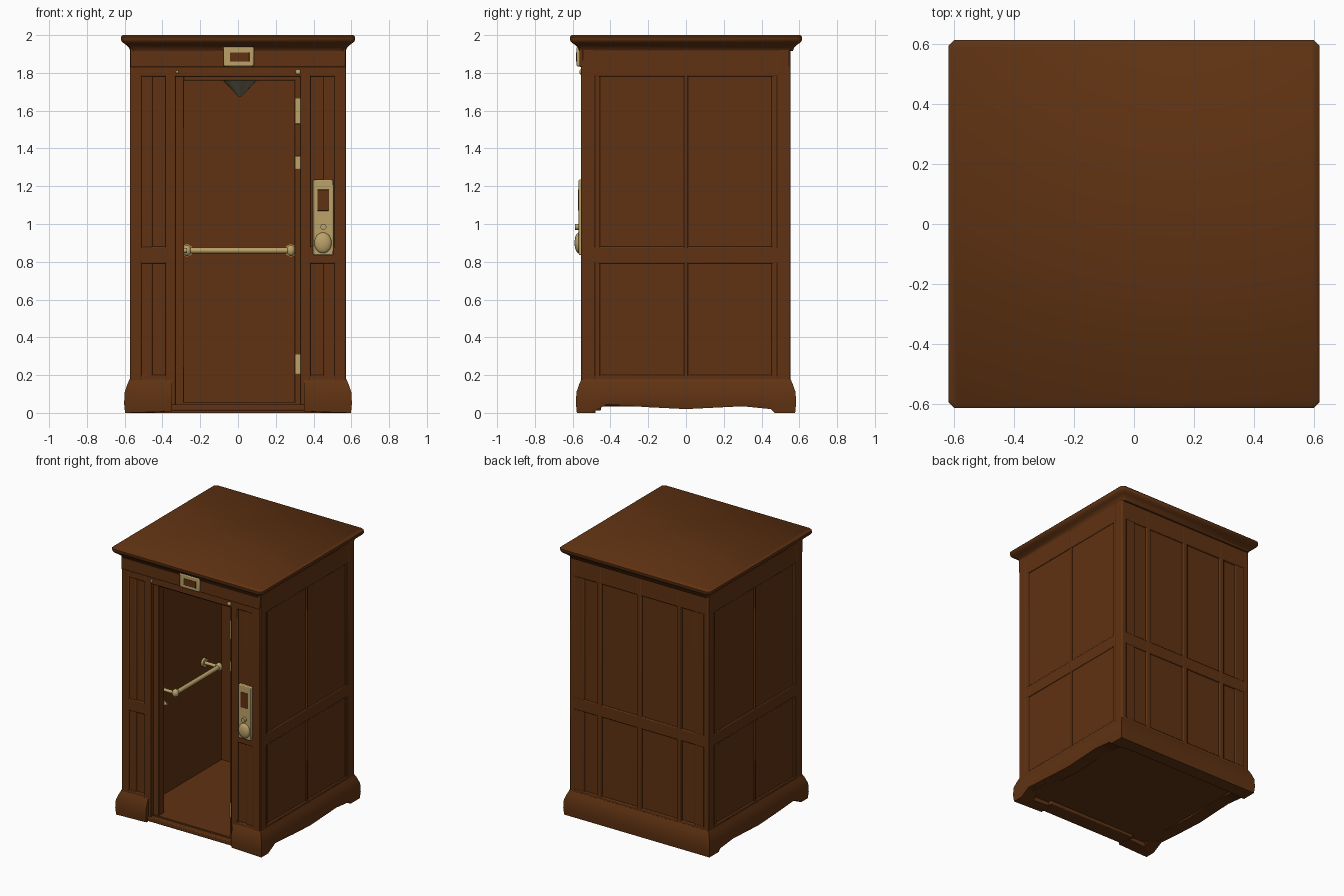
import bpy, bmesh, math
from mathutils import Matrix, Vector

cube = bpy.data.objects.get("Cube")
if cube:
    bpy.data.objects.remove(cube, do_unlink=True)


def material(name, rgb):
    m = bpy.data.materials.new(name)
    m.use_nodes = True
    m.diffuse_color = (*rgb, 1)
    m.node_tree.nodes["Principled BSDF"].inputs["Base Color"].default_value = (*rgb, 1)
    return m


WOOD = material("dark wood", (0.115, 0.032, 0.006))
BRASS = material("brass", (0.50, 0.36, 0.14))
SHADE = material("lamp grey", (0.17, 0.15, 0.09))


def finish(name, bm, mat, bevel=0.0, segments=2):
    bmesh.ops.recalc_face_normals(bm, faces=bm.faces)
    me = bpy.data.meshes.new(name)
    bm.to_mesh(me)
    bm.free()
    ob = bpy.data.objects.new(name, me)
    bpy.context.collection.objects.link(ob)
    me.materials.append(mat)
    if bevel:
        mod = ob.modifiers.new("soft edges", "BEVEL")
        mod.width, mod.segments = bevel, segments
    bpy.ops.object.select_all(action="DESELECT")
    ob.select_set(True)
    bpy.context.view_layer.objects.active = ob
    bpy.ops.object.shade_smooth_by_angle(angle=math.radians(40))
    return ob


def add_box(bm, x, y, z, frame=Matrix()):
    size = Matrix.Diagonal((x[1] - x[0], y[1] - y[0], z[1] - z[0], 1))
    mid = Matrix.Translation([(a[0] + a[1]) / 2 for a in (x, y, z)])
    bmesh.ops.create_cube(bm, size=1, matrix=frame @ mid @ size)


def box(name, x, y, z, mat=WOOD, bevel=0.0):
    bm = bmesh.new()
    add_box(bm, x, y, z)
    return finish(name, bm, mat, bevel)


def add_rod(bm, a, b, r1, r2=None, sides=16):
    a, b = Vector(a), Vector(b)
    d = b - a
    turn = d.to_track_quat("Z", "Y").to_matrix().to_4x4()
    bmesh.ops.create_cone(bm, cap_ends=True, segments=sides, radius1=r1,
                          radius2=r1 if r2 is None else r2, depth=d.length,
                          matrix=Matrix.Translation((a + b) / 2) @ turn)


def add_ball(bm, centre, scale):
    bmesh.ops.create_uvsphere(bm, u_segments=20, v_segments=12, radius=1,
                              matrix=Matrix.Translation(centre) @ Matrix.Diagonal((*scale, 1)))


# Panelled walls: a recessed slab with raised stiles and rails (outside is local -y)
def panelled_wall(name, u, z, stiles, rails, depth, angle, offset, relief=0.012):
    frame = Matrix.Rotation(angle, 4, "Z") @ Matrix.Translation((0, -offset, 0))
    bm = bmesh.new()
    add_box(bm, u, (relief, depth), z, frame)
    for s in stiles:
        add_box(bm, s, (0, relief + 0.01), z, frame)
    for r in rails:
        add_box(bm, u, (0.001, relief + 0.01), r, frame)
    return finish(name, bm, WOOD, 0.006)


TALL = (0.04, 1.95)
RAILS = [(0.04, 0.20), (0.79, 0.88), (1.78, 1.95)]
side_stiles = [(-0.55, -0.48), (-0.01, 0.01), (0.48, 0.55)]
back_stiles = [(-0.57, -0.53), (-0.35, -0.31), (-0.02, 0.02), (0.31, 0.35), (0.53, 0.57)]
panelled_wall("left_wall", (-0.55, 0.55), TALL, side_stiles, RAILS, 0.12, math.pi / 2, 0.572, 0.008)
panelled_wall("right_wall", (-0.55, 0.55), TALL, side_stiles, RAILS, 0.12, -math.pi / 2, 0.572, 0.008)
panelled_wall("back_wall", (-0.57, 0.57), TALL, back_stiles, RAILS, 0.10, math.pi, 0.553)
for side, name in ((1, "left_front_pilaster"), (-1, "right_front_pilaster")):
    spans = [sorted((side * a, side * b)) for a, b in ((0.33, 0.385), (0.51, 0.57))]
    panelled_wall(name, sorted((side * 0.33, side * 0.57)), TALL, spans, RAILS, 0.10, 0, 0.555)

# Door head, sill, inner door frame
box("door_head", (-0.34, 0.34), (-0.555, -0.455), (1.78, 1.95), bevel=0.005)
box("head_moulding", (-0.57, 0.57), (-0.563, -0.54), (1.83, 1.95), bevel=0.006)
box("door_sill", (-0.37, 0.37), (-0.565, -0.45), (0.012, 0.045), bevel=0.006)
bm = bmesh.new()
for x in ((-0.335, -0.285), (0.30, 0.335)):
    add_box(bm, x, (-0.525, -0.46), (0.04, 1.785))
add_box(bm, (-0.3, 0.31), (-0.524, -0.461), (1.76, 1.785))
add_box(bm, (-0.3, 0.31), (-0.524, -0.461), (0.04, 0.055))
finish("inner_door_frame", bm, WOOD, 0.004)

# Floor and ceiling
box("floor", (-0.55, 0.55), (-0.53, 0.53), (0.035, 0.055))
box("ceiling", (-0.55, 0.55), (-0.53, 0.53), (1.86, 1.95))

# Cornice and roof: stacked square rings
bm = bmesh.new()
rings = []
for grow, z in ((0.0, 1.915), (0.008, 1.935), (0.025, 1.95), (0.043, 1.963),
                (0.05, 1.975), (0.05, 1.99), (0.04, 2.0)):
    x, y = 0.57 + grow, 0.565 + grow
    c = 0.02
    rings.append([bm.verts.new((px, py, z)) for px, py in (
        (x - c, -y), (x, -y + c), (x, y - c), (x - c, y),
        (-x + c, y), (-x, y - c), (-x, -y + c), (-x + c, -y))])
for a, b in zip(rings, rings[1:]):
    for i in range(8):
        j = (i + 1) % 8
        bm.faces.new((a[i], a[j], b[j], b[i]))
bm.faces.new(rings[0])
bm.faces.new(rings[-1])
finish("cornice_roof", bm, WOOD)

# Plinth: flared profile swept around the walls, open at the doorway, raised between side feet
profile = [(-0.07, 0.0), (0.028, 0.0), (0.033, 0.05), (0.03, 0.11),
           (0.016, 0.15), (0.003, 0.18), (-0.07, 0.18)]
half = [(0.35, -0.55, 0, -1, 0.008), (0.57, -0.55, 1, -1, 0), (0.57, -0.50, 1, 0, 0),
        (0.57, -0.42, 1, 0, 0.045), (0.57, -0.2, 1, 0, 0.03), (0.57, 0.0, 1, 0, 0.02),
        (0.57, 0.3, 1, 0, 0.035), (0.57, 0.45, 1, 0, 0.02), (0.57, 0.47, 1, 0, 0),
        (0.57, 0.55, 1, 1, 0)]
path = half + [(-x, y, -nx, ny, lift) for x, y, nx, ny, lift in reversed(half)]
bm = bmesh.new()
sections = [[bm.verts.new((x + nx * o, y + ny * o, z + (lift if z == 0 else 0)))
             for o, z in profile] for x, y, nx, ny, lift in path]
n = len(profile)
for a, b in zip(sections, sections[1:]):
    for i in range(n):
        j = (i + 1) % n
        bm.faces.new((a[i], a[j], b[j], b[i]))
bm.faces.new(sections[0])
bm.faces.new(sections[-1])
finish("plinth", bm, WOOD)

# Floor indicator above the door
box("indicator_plate", (-0.078, 0.084), (-0.58, -0.555), (1.835, 1.938), BRASS, 0.007)
box("indicator_window", (-0.043, 0.06), (-0.583, -0.578), (1.86, 1.908), WOOD, 0.002)

# Call plate with window, button and rounded knob
box("call_plate", (0.398, 0.505), (-0.568, -0.54), (0.835, 1.235), BRASS, 0.006)
box("call_window", (0.42, 0.482), (-0.571, -0.566), (1.07, 1.182), WOOD, 0.002)
bm = bmesh.new()
add_ball(bm, (0.45, -0.568, 0.90), (0.046, 0.022, 0.055))
add_rod(bm, (0.452, -0.56, 0.985), (0.452, -0.588, 0.985), 0.016)
finish("call_knob", bm, BRASS)

# Hinges and the corner studs of the door frame
for i, z in enumerate(((0.205, 0.31), (1.29, 1.36), (1.53, 1.665))):
    box(f"hinge_{i + 1}", (0.301, 0.334), (-0.532, -0.515), z, BRASS, 0.003)
for x, r, name in ((0.318, 0.014, "left_stud"), (-0.322, 0.008, "right_stud")):
    bm = bmesh.new()
    add_ball(bm, (x, -0.556, 1.805), (r, 0.008, r))
    finish(name, bm, BRASS)


# Handrails inside: a bar with end balls and wall brackets
def handrail(name, a, b, wall):
    a, b, wall = Vector(a), Vector(b), Vector(wall)
    bm = bmesh.new()
    add_rod(bm, a, b, 0.016)
    for p in (a, b):
        add_ball(bm, p, (0.024, 0.024, 0.03))
        add_rod(bm, p, p + wall, 0.012)
        add_rod(bm, p + wall * 0.85, p + wall, 0.032)
    finish(name, bm, BRASS)


handrail("back_handrail", (-0.27, 0.39, 0.86), (0.28, 0.39, 0.86), (0, 0.07, 0))
handrail("right_handrail", (-0.325, -0.27, 0.86), (-0.325, 0.24, 0.86), (-0.13, 0, 0))

# Door pull on the inner frame
bm = bmesh.new()
add_rod(bm, (-0.33, -0.45, 0.86), (-0.27, -0.45, 0.86), 0.013)
add_ball(bm, (-0.30, -0.45, 0.86), (0.02, 0.02, 0.02))
finish("door_pull", bm, BRASS)

# Ceiling lamp
bm = bmesh.new()
add_rod(bm, (0.01, 0, 1.865), (0.01, 0, 1.675), 0.19, 0.008, 20)
finish("ceiling_lamp", bm, SHADE)
